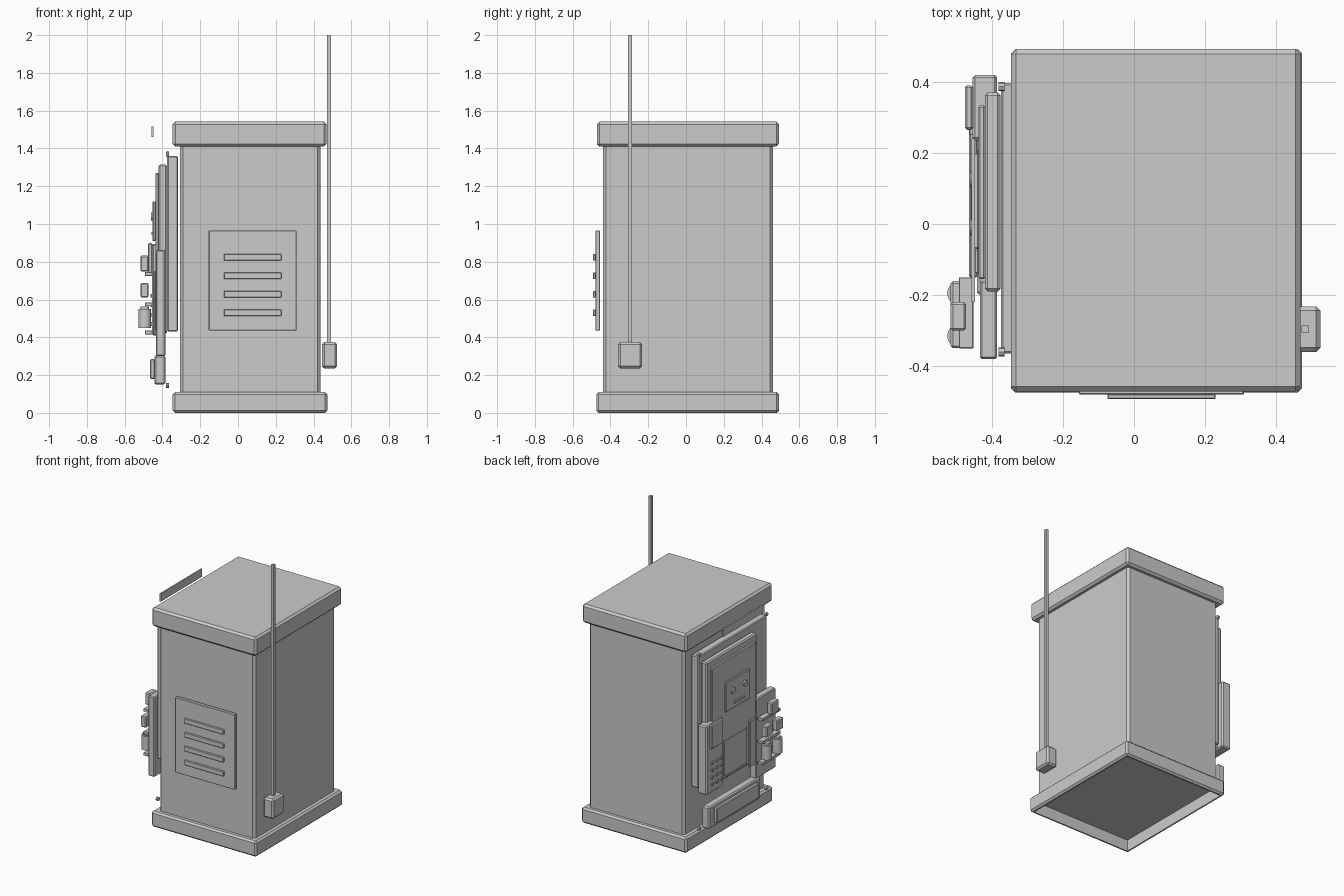
import bpy, bmesh, math
from mathutils import Matrix


def finish(name, bm, bevel=0.0, segments=1):
    me = bpy.data.meshes.new(name)
    bm.to_mesh(me)
    bm.free()
    ob = bpy.data.objects.new(name, me)
    bpy.context.collection.objects.link(ob)
    if bevel:
        m = ob.modifiers.new("bevel", 'BEVEL')
        m.width, m.segments = bevel, segments
    return ob


def box(name, x, y, z, bevel=0.0, segments=1):
    """Box from its (min, max) range on each axis."""
    bm = bmesh.new()
    bmesh.ops.create_cube(bm, size=1)
    for v in bm.verts:
        v.co = [(a + b) / 2 + c * (b - a) for c, (a, b) in zip(v.co, (x, y, z))]
    return finish(name, bm, bevel, segments)


def cyl(name, centre, radius, depth, axis='Z', sides=12):
    bm = bmesh.new()
    mat = Matrix.Translation(centre)
    if axis == 'X':
        mat = mat @ Matrix.Rotation(math.radians(90), 4, 'Y')
    bmesh.ops.create_cone(bm, cap_ends=True, segments=sides, radius1=radius,
                          radius2=radius, depth=depth, matrix=mat)
    ob = finish(name, bm)
    bpy.context.view_layer.objects.active = ob
    ob.select_set(True)
    bpy.ops.object.shade_smooth_by_angle(angle=math.radians(40))
    ob.select_set(False)
    return ob


# Cabinet: body, lid and a base frame that is hollow underneath
box("cabinet_body", (-0.308, 0.437), (-0.44, 0.46), (0.085, 1.45), 0.016)
box("lid", (-0.346, 0.468), (-0.472, 0.492), (1.41, 1.542), 0.014)
base = box("base_frame", (-0.346, 0.473), (-0.474, 0.492), (0.0, 0.11), 0.012)
cut = box("base_cutter", (-0.324, 0.451), (-0.452, 0.47), (-0.05, 0.08))
cut.hide_render = True
cut.hide_viewport = True
m = base.modifiers.new("recess", 'BOOLEAN')
m.object = cut
m.operation = 'DIFFERENCE'
m.solver = 'EXACT'

# Vent cover on the -y side
box("vent_plate", (-0.155, 0.31), (-0.48, -0.455), (0.435, 0.965), 0.003)
for i in range(4):
    z = 0.53 + i * 0.098
    box("vent_slat", (-0.075, 0.23), (-0.493, -0.478), (z - 0.017, z + 0.017), 0.003)

# Antenna on the +x side
box("antenna_mount", (0.445, 0.525), (-0.36, -0.232), (0.235, 0.375), 0.012)
box("antenna_rod", (0.472, 0.492), (-0.306, -0.286), (0.37, 2.0))

# Service side (-x): back plate, door, inner panel, blank sign strip
box("door_frame", (-0.375, -0.318), (-0.365, 0.397), (0.43, 1.36), 0.006)
box("door", (-0.42, -0.376), (-0.19, 0.37), (0.42, 1.315), 0.008)
box("door_panel", (-0.438, -0.418), (-0.155, 0.333), (0.44, 1.27), 0.005)
box("sign_strip", (-0.457, -0.447), (-0.22, 0.24), (1.46, 1.515))

# Corner bolts
for y in (0.387, -0.36):
    for z in (0.145, 1.37):
        cyl("corner_bolt", (-0.373, y, z), 0.013, 0.016, 'X', 8)

# Display with two round lights and a slot
box("display", (-0.452, -0.436), (-0.07, 0.2), (0.91, 1.12), 0.004)
for y in (0.125, -0.01):
    cyl("display_light", (-0.455, y, 1.04), 0.022, 0.012, 'X', 12)
box("display_slot", (-0.459, -0.451), (0.0, 0.11), (0.943, 0.958))

# Lower dispensing hatch and its side bar
box("hatch", (-0.444, -0.436), (-0.05, 0.21), (0.46, 0.71), 0.003)
box("hatch_bar", (-0.45, -0.436), (-0.14, -0.07), (0.42, 0.75), 0.004)

# Control strip with reader and keypad
box("control_strip", (-0.455, -0.385), (0.235, 0.42), (0.41, 0.895), 0.008)
box("card_reader", (-0.476, -0.453), (0.265, 0.39), (0.73, 0.9), 0.006)
for row in range(4):
    for col in range(3):
        y, z = 0.36 - 0.05 * col, 0.62 - 0.05 * row
        box("key", (-0.463, -0.453), (y - 0.01, y + 0.01), (z - 0.01, z + 0.01), 0.002)

# Collection tray
box("tray", (-0.442, -0.385), (-0.2, 0.375), (0.15, 0.305), 0.008)
box("tray_flap", (-0.465, -0.44), (-0.15, 0.32), (0.18, 0.285), 0.005)

# Side rack with shelves and stored items
box("rack_plate", (-0.434, -0.385), (-0.38, -0.16), (0.3, 0.862), 0.006)
for z in (0.735, 0.575, 0.425):
    box("rack_shelf", (-0.493, -0.452), (-0.35, -0.15), (z - 0.01, z + 0.01), 0.002)
box("stored_box", (-0.516, -0.473), (-0.3, -0.22), (0.748, 0.832), 0.006)
for y in (-0.195, -0.315):
    box("small_pack", (-0.516, -0.474), (y - 0.034, y + 0.034), (0.61, 0.688), 0.006)
    cyl("canister", (-0.493, y, 0.5), 0.033, 0.1, sides=16)
    cyl("canister_cap", (-0.493, y, 0.555), 0.022, 0.014, sides=12)
